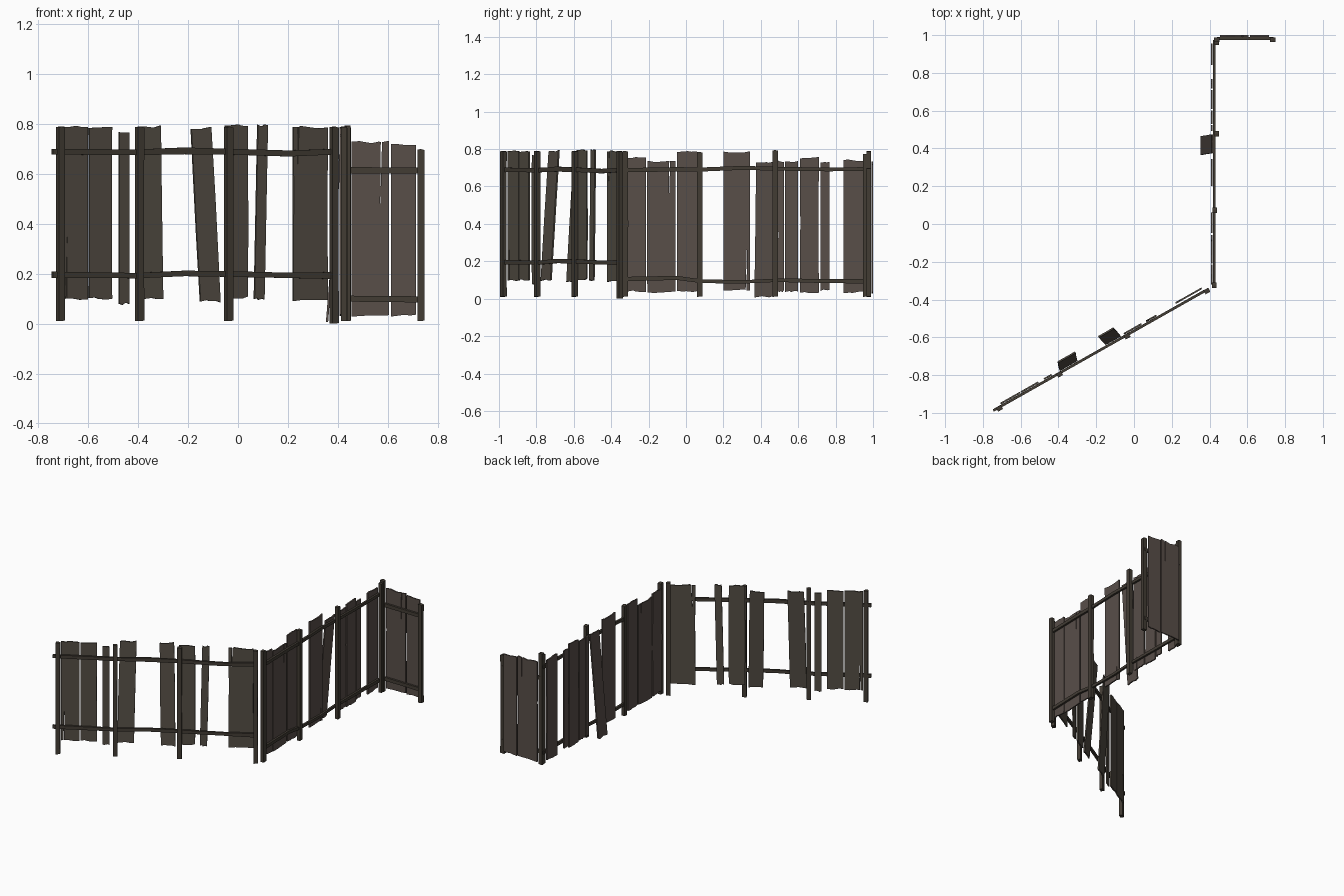
import bpy, bmesh, math, random
from mathutils import Matrix

random.seed(7)
cube = bpy.data.objects.get("Cube")
if cube:
    bpy.data.objects.remove(cube, do_unlink=True)


def material(name, rgb):
    m = bpy.data.materials.new(name)
    m.use_nodes = True
    m.diffuse_color = (*rgb, 1)
    bsdf = next(n for n in m.node_tree.nodes if n.type == "BSDF_PRINCIPLED")
    bsdf.inputs["Base Color"].default_value = (*rgb, 1)
    bsdf.inputs["Roughness"].default_value = 0.9
    return m


WARM = material("weathered taupe", (0.098, 0.077, 0.066))
OLIVE = material("weathered grey brown", (0.086, 0.073, 0.057))
DARK = material("dark brown", (0.054, 0.045, 0.034))


def jit(a):
    return random.uniform(-a, a)


def prism(name, profile, frame, mat, thick, depth, lean=(0, 0)):
    """Extrude a (along, height) outline; lean moves its top along and back."""
    bm = bmesh.new()
    zs = [p[1] for p in profile]
    z0, span = min(zs), max(zs) - min(zs)
    rings = []
    for side in (-0.5, 0.5):
        ring = []
        for s, z in profile:
            t = (z - z0) / span
            ring.append(bm.verts.new((s + lean[0] * t, depth + side * thick + lean[1] * t, z)))
        rings.append(ring)
    front, back = rings
    bm.faces.new(front)
    bm.faces.new(back[::-1])
    n = len(profile)
    for i in range(n):
        j = (i + 1) % n
        bm.faces.new((front[i], back[i], back[j], front[j]))
    bmesh.ops.recalc_face_normals(bm, faces=bm.faces)
    mesh = bpy.data.meshes.new(name)
    bm.to_mesh(mesh)
    bm.free()
    mesh.materials.append(mat)
    obj = bpy.data.objects.new(name, mesh)
    obj.matrix_world = frame
    bpy.context.collection.objects.link(obj)


def ragged_end(s0, s1, z, crack, inward):
    """Uneven plank end from s0 to s1, with an optional long split."""
    pts = [(s0, z + jit(0.005))]
    for f in (0.3, 0.45, 0.75):
        pts.append((s0 + (s1 - s0) * (f + jit(0.05)), z + jit(0.005)))
    pts.append((s1, z + jit(0.005)))
    if crack:
        f, length = crack
        c = s0 + (s1 - s0) * f
        w = math.copysign(0.0025, s1 - s0)
        pts = [p for p in pts if abs(p[0] - c) > 0.005]
        pts += [(c - w, z), (c + w * 2, z + inward * length), (c + w, z)]
        tip = pts[-2]
        pts.remove(tip)
        pts.sort(key=lambda p: p[0], reverse=s1 < s0)
        pts.insert(pts.index((c - w, z)) + 1, tip)
    return pts


def plank(name, frame, mat, s0, s1, z0, z1, depth=0.013, lean=(0, 0), low=None, high=None):
    zm = (z0 + z1) / 2
    outline = ragged_end(s0, s1, z0, low, 1)
    outline.append((s1 + jit(0.002), zm + jit(0.1)))
    outline += ragged_end(s1, s0, z1, high, -1)
    outline.append((s0 + jit(0.002), zm + jit(0.1)))
    prism(name, outline, frame, mat, 0.009, depth, lean)


def rail(name, frame, points, width=0.024):
    """Bent rail through (along, height) points."""
    h = width / 2
    outline = [(s, z - h + jit(0.002)) for s, z in points]
    outline += [(s, z + h + jit(0.002)) for s, z in reversed(points)]
    prism(name, outline, frame, DARK, 0.014, 0)


def post(name, frame, s, z0, z1, depth=-0.006):
    w = 0.0145
    outline = [(s - w, z0), (s + w, z0 + 0.002), (s + w + jit(0.002), (z0 + z1) / 2),
               (s + w, z1 - 0.004), (s, z1), (s - w, z1 - 0.002)]
    prism(name, outline, frame, DARK, 0.024, depth)


def frame_at(x, y, degrees):
    return Matrix.Translation((x, y, 0)) @ Matrix.Rotation(math.radians(degrees), 4, "Z")


# Slanted front run: positions are given in world x and stretched along the run
slant = frame_at(-0.735, -0.982, 29.5)
K = math.cos(math.radians(29.5))


def along(x):
    return (x + 0.74) / K


for x, z0, z1 in ((-0.72, 0.01, 0.79), (-0.402, 0.01, 0.79), (-0.045, 0.01, 0.79), (0.378, 0, 0.79)):
    post("front_run_post", slant, along(x), z0, z1)
bends = (-0.75, -0.41, -0.22, -0.05, 0.2, 0.37)
for heights in ((0.69, 0.688, 0.693, 0.69, 0.684, 0.69), (0.195, 0.192, 0.202, 0.2, 0.193, 0.193)):
    rail("front_run_rail", slant, [(along(x), z) for x, z in zip(bends, heights)])
for x0, x1, z0, z1, opts in (
    (-0.705, -0.602, 0.1, 0.79, dict(low=(0.15, 0.26))),
    (-0.597, -0.505, 0.1, 0.785, {}),
    (-0.475, -0.435, 0.08, 0.77, {}),
    (-0.392, -0.3, 0.1, 0.79, dict(lean=(0.013, 0.042))),
    (-0.15, -0.07, 0.09, 0.785, dict(lean=(-0.013, 0.053))),
    (-0.05, 0.04, 0.105, 0.795, {}),
    (0.066, 0.106, 0.1, 0.795, dict(lean=(0.016, 0))),
    (0.225, 0.363, 0.092, 0.788, dict(depth=0.02, high=(0.85, 0.17))),
):
    plank("front_run_plank", slant, OLIVE, along(x0), along(x1), z0, z1, **opts)

# Long middle run
side = frame_at(0.425, 0, 90)
for y, z1, d in ((-0.325, 0.79, 0), (0.073, 0.785, -0.002), (0.478, 0.795, -0.014), (0.962, 0.775, -0.012)):
    post("middle_run_post", side, y, 0.01, z1, d)
bends = (-0.33, -0.05, 0.08, 0.3, 0.48, 0.75, 0.975)
for heights in ((0.688, 0.692, 0.69, 0.698, 0.694, 0.692, 0.692), (0.105, 0.11, 0.095, 0.09, 0.098, 0.095, 0.092)):
    rail("middle_run_rail", side, list(zip(bends, heights)), 0.021)
for y0, y1, z0, z1, opts in (
    (-0.318, -0.215, 0.04, 0.755, {}),
    (-0.207, -0.057, 0.035, 0.735, dict(high=(0.2, 0.25))),
    (-0.047, 0.06, 0.04, 0.785, {}),
    (0.2, 0.343, 0.045, 0.785, dict(low=(0.85, 0.28))),
    (0.365, 0.465, 0.01, 0.73, dict(depth=0.068, lean=(0.01, -0.058))),
    (0.492, 0.524, 0.04, 0.735, {}),
    (0.529, 0.6, 0.04, 0.735, {}),
    (0.61, 0.71, 0.035, 0.755, {}),
    (0.72, 0.768, 0.045, 0.73, {}),
    (0.843, 0.955, 0.035, 0.74, {}),
):
    plank("middle_run_plank", side, WARM, y0, y1, z0, z1, **opts)

# Short back run
back = frame_at(0, 0.982, 0)
for x, z1 in ((0.439, 0.79), (0.734, 0.7)):
    post("back_run_post", back, x, 0.01, z1)
for z in (0.615, 0.1):
    rail("back_run_rail", back, [(0.44, z + 0.002), (0.6, z), (0.738, z - 0.002)])
plank("back_run_plank", back, WARM, 0.455, 0.605, 0.03, 0.728, high=(0.2, 0.26))
plank("back_run_plank", back, WARM, 0.614, 0.714, 0.032, 0.72)
